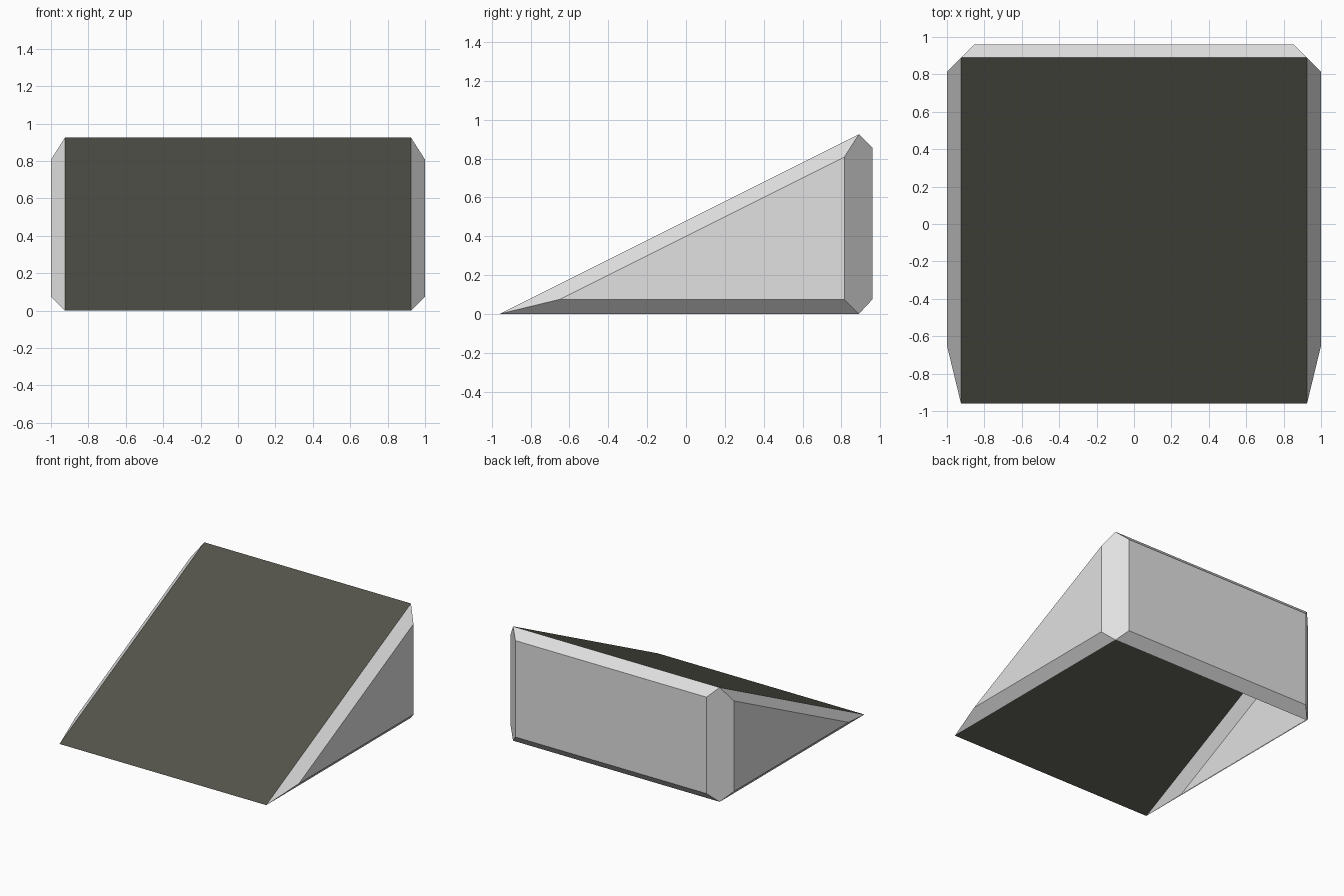
import bpy

if "Cube" in bpy.data.objects:
    bpy.data.objects.remove(bpy.data.objects["Cube"])


def material(name, colour):
    m = bpy.data.materials.new(name)
    m.diffuse_color = (*colour, 1)
    m.use_nodes = True
    m.node_tree.nodes["Principled BSDF"].inputs["Base Color"].default_value = m.diffuse_color
    return m


dark = material("dark warm grey", (0.085, 0.085, 0.07))
light = material("light grey", (0.75, 0.75, 0.75))

# Corner points of the right half (the left half is mirrored)
P = {
    "front": (0.925, -0.96, 0), "heel": (0.925, 0.89, 0), "crest": (0.925, 0.89, 0.925),
    "side_front": (1, -0.65, 0.075), "side_low": (1, 0.815, 0.075), "side_top": (1, 0.815, 0.8075),
    "back_low": (0.855, 0.96, 0.075), "back_top": (0.855, 0.96, 0.855),
}


def half(names, s):
    pts = [(s * P[n][0], *P[n][1:]) for n in names.split()]
    return pts if s > 0 else pts[::-1]


def strip(a, b):
    """Quad spanning the full width between two edges, a then b."""
    return half(f"{a} {b}", 1) + half(f"{a} {b}", -1)


def build(name, polys, mat):
    verts, faces = [], []
    for poly in polys:
        for v in poly:
            if v not in verts:
                verts.append(v)
        faces.append([verts.index(v) for v in poly])
    me = bpy.data.meshes.new(name)
    me.from_pydata(verts, [], faces)
    me.materials.append(mat)
    bpy.context.collection.objects.link(bpy.data.objects.new(name, me))


# Sloping ramp surface
build("ramp_surface", [strip("front", "crest")], dark)

# Bevelled sides and back; the underside is open
shell = [strip("crest", "back_top"), strip("back_top", "back_low"), strip("back_low", "heel")]
for s in (1, -1):
    shell += [half(f, s) for f in (
        "side_front side_low side_top",
        "front side_front side_top crest",
        "front heel side_low side_front",
        "side_low heel back_low back_top crest side_top")]
build("bevelled_shell", shell, light)
